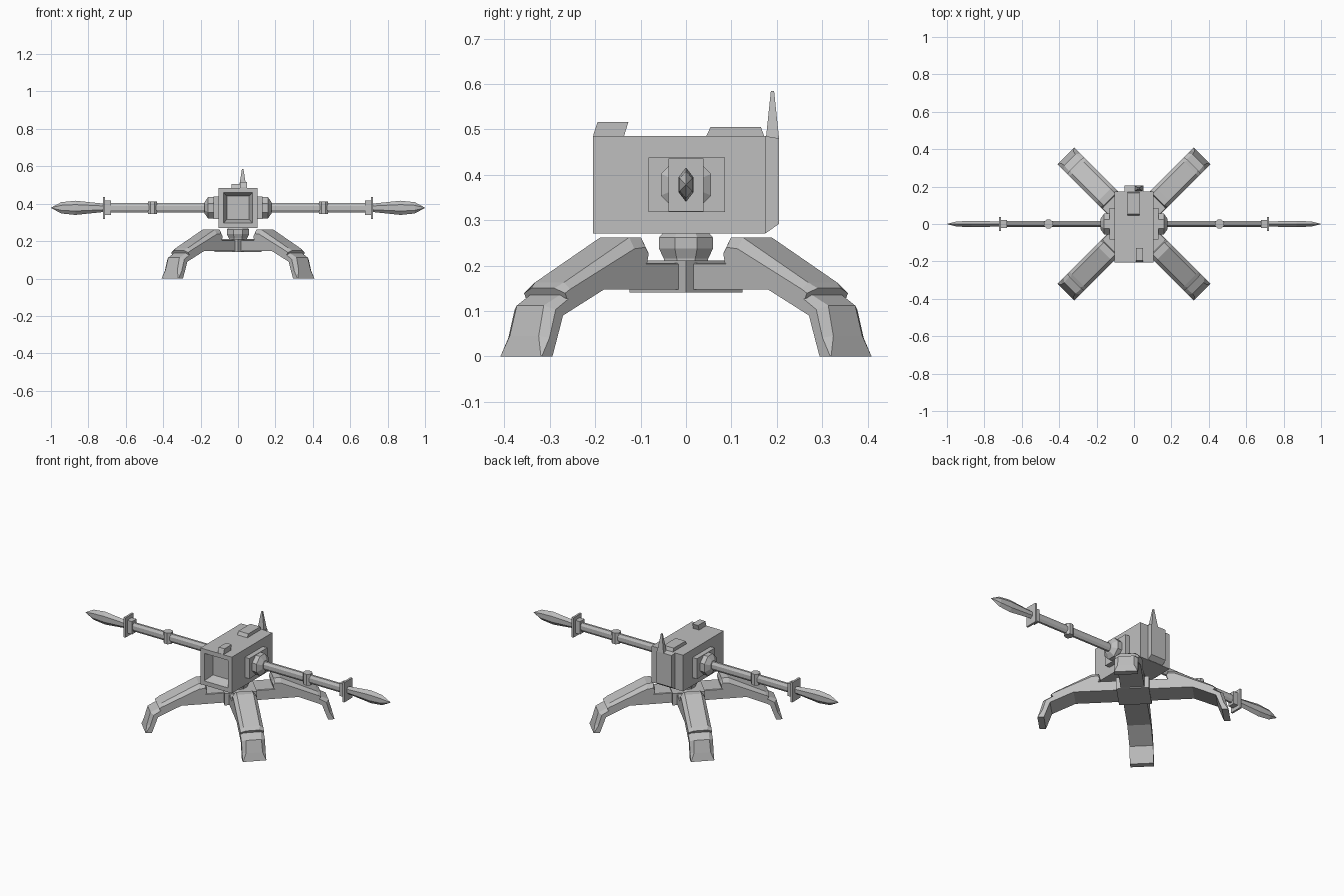
import bpy, bmesh, math
from mathutils import Matrix, Vector

old = bpy.data.objects.get("Cube")
if old:
    bpy.data.objects.remove(old, do_unlink=True)

grey = bpy.data.materials.new("plain grey")
grey.use_nodes = True
COL = (0.52, 0.52, 0.52, 1)
grey.diffuse_color = COL
grey.node_tree.nodes["Principled BSDF"].inputs["Base Color"].default_value = COL


def finish(name, bm):
    bmesh.ops.recalc_face_normals(bm, faces=bm.faces)
    mesh = bpy.data.meshes.new(name)
    bm.to_mesh(mesh)
    bm.free()
    mesh.materials.append(grey)
    obj = bpy.data.objects.new(name, mesh)
    bpy.context.collection.objects.link(obj)
    return obj


def loft(name, rings, matrix=Matrix()):
    """Skin a row of equal-length rings and cap both ends."""
    bm = bmesh.new()
    rows = [[bm.verts.new(matrix @ Vector(p)) for p in r] for r in rings]
    n = len(rows[0])
    for a, b in zip(rows, rows[1:]):
        for i in range(n):
            j = (i + 1) % n
            bm.faces.new((a[i], a[j], b[j], b[i]))
    bm.faces.new(rows[0])
    bm.faces.new(rows[-1])
    bmesh.ops.remove_doubles(bm, verts=bm.verts, dist=1e-5)
    return finish(name, bm)


def box(name, x0, x1, y0, y1, z0, z1, matrix=Matrix()):
    return loft(name, [[(x0, y0, z), (x1, y0, z), (x1, y1, z), (x0, y1, z)]
                       for z in (z0, z1)], matrix)


def side_profile(name, points, x0, x1):
    """Extrude a (y, z) outline along x."""
    return loft(name, [[(x, y, z) for y, z in points] for x in (x0, x1)])


def ring_x(x, ry, rz, n, z=0.378):
    return [(x, ry * math.cos(a), z + rz * math.sin(a))
            for a in (2 * math.pi * (i + 0.5) / n for i in range(n))]


def ring_z(z, r, n=8, cx=0, cz=0):
    return [(cx + r * math.cos(a), r * math.sin(a), z)
            for a in (2 * math.pi * (i + 0.5) / n for i in range(n))]


# Main housing with a recessed square in its front face
bm = bmesh.new()
bmesh.ops.create_cube(bm, size=1, matrix=Matrix.Translation((0, -0.015, 0.378))
                      @ Matrix.Diagonal((0.206, 0.38, 0.214, 1)))
bm.normal_update()
front = [f for f in bm.faces if f.normal.y < -0.9]
bmesh.ops.inset_region(bm, faces=front, thickness=0.036)
moved = bmesh.ops.extrude_face_region(bm, geom=front)
bmesh.ops.delete(bm, geom=front, context='FACES')
centre = Vector((0, 0, 0.378))
for v in [g for g in moved["geom"] if isinstance(g, bmesh.types.BMVert)]:
    v.co = centre + (v.co - centre) * 0.76
    v.co.y = -0.15
finish("housing", bm)

# Parts on the back and top of the housing
side_profile("back_plate", [(0.17, 0.272), (0.177, 0.272), (0.205, 0.292),
                            (0.205, 0.48), (0.177, 0.485), (0.17, 0.485)], -0.05, 0.05)
side_profile("front_sight", [(-0.204, 0.48), (-0.204, 0.488), (-0.195, 0.516),
                             (-0.127, 0.516), (-0.138, 0.48)], 0.01, 0.048)
side_profile("top_hatch", [(0.042, 0.48), (0.054, 0.505), (0.165, 0.505),
                           (0.174, 0.48)], -0.035, 0.03)
loft("antenna_fin", [
    [(0.004, 0.176, 0.48), (0.046, 0.176, 0.48), (0.046, 0.205, 0.48), (0.004, 0.205, 0.48)],
    [(0.021, 0.187, 0.585), (0.029, 0.187, 0.585), (0.029, 0.194, 0.585), (0.021, 0.194, 0.585)]])

# Arms, one on each side
for side, s in (("left", 1), ("right", -1)):
    M = Matrix.Diagonal((s, 1, 1, 1))
    box(side + "_side_panel", 0.1, 0.132, -0.083, 0.086, 0.318, 0.438, M)
    loft(side + "_shoulder", [ring_x(0.12, 0.06, 0.062, 8), ring_x(0.16, 0.06, 0.062, 8),
                              ring_x(0.178, 0.032, 0.034, 8)], M)
    loft(side + "_arm_rod", [ring_x(x, 0.016, 0.027, 8) for x in (0.17, 0.72)], M)
    loft(side + "_arm_collar", [ring_z(z, 0.026, 8, 0.457) for z in (0.345, 0.411)], M)
    box(side + "_blade_socket", 0.68, 0.712, -0.021, 0.021, 0.34, 0.416, M)
    box(side + "_blade_guard", 0.711, 0.723, -0.038, 0.038, 0.319, 0.436, M)
    # Six-sided blade sections as (x, half depth, half height)
    blade = [(0.715, 0.014, 0.022), (0.87, 0.016, 0.038),
             (0.945, 0.014, 0.03), (1.0, 0.0005, 0.0005)]
    loft(side + "_blade", [[(x, 0, 0.378 + h), (x, d, 0.378 + h * 0.45), (x, d, 0.378 - h * 0.45),
                            (x, 0, 0.378 - h), (x, -d, 0.378 - h * 0.45), (x, -d, 0.378 + h * 0.45)]
                           for x, d, h in blade], M)

# Neck and hub under the housing
loft("neck", [ring_z(z, r) for z, r in ((0.205, 0.053), (0.215, 0.053), (0.237, 0.064),
                                       (0.262, 0.064), (0.275, 0.052))])
TURN = Matrix.Rotation(math.radians(45), 4, 'Z')
box("hub", -0.088, 0.088, -0.088, 0.088, 0.141, 0.211, TURN)


def leg_ring(inner, outer, top_w, drop, w=0.064):
    """Chamfered section: inner and outer are (reach, height) points."""
    mid = [o + (i - o) * drop for i, o in zip(inner, outer)]
    half = [(inner, w), (mid, w), (outer, top_w)]
    return ([(p[0], -y, p[1]) for p, y in half]
            + [(p[0], y, p[1]) for p, y in reversed(half)])


# Four diagonal legs, each with an armour slab over the thigh
LEG = [((0.05, 0.147), (0.05, 0.206), 0.06, 0.05),
       ((0.32, 0.147), (0.30, 0.206), 0.06, 0.05),
       ((0.447, 0.09), (0.485, 0.112), 0.042, 0.4),
       ((0.467, 0.035), (0.504, 0.045), 0.045, 0.4),
       ((0.48, 0.0), (0.515, 0.0), 0.063, 0.05)]
ARMOUR = [((0.185, 0.205), (0.178, 0.235), 0.05, 0.3),
          ((0.2, 0.2), (0.185, 0.262), 0.045, 0.35),
          ((0.23, 0.19), (0.222, 0.262), 0.045, 0.35),
          ((0.425, 0.125), (0.425, 0.163), 0.045, 0.4),
          ((0.435, 0.128), (0.446, 0.15), 0.036, 0.5)]
names = ("back_left", "back_right", "front_right", "front_left")
for k, label in enumerate(names):
    R = Matrix.Rotation(math.radians(45 + 90 * k), 4, 'Z')
    loft(label + "_leg", [leg_ring(*r) for r in LEG], R)
    loft(label + "_leg_armour", [leg_ring(*r) for r in ARMOUR], R)
